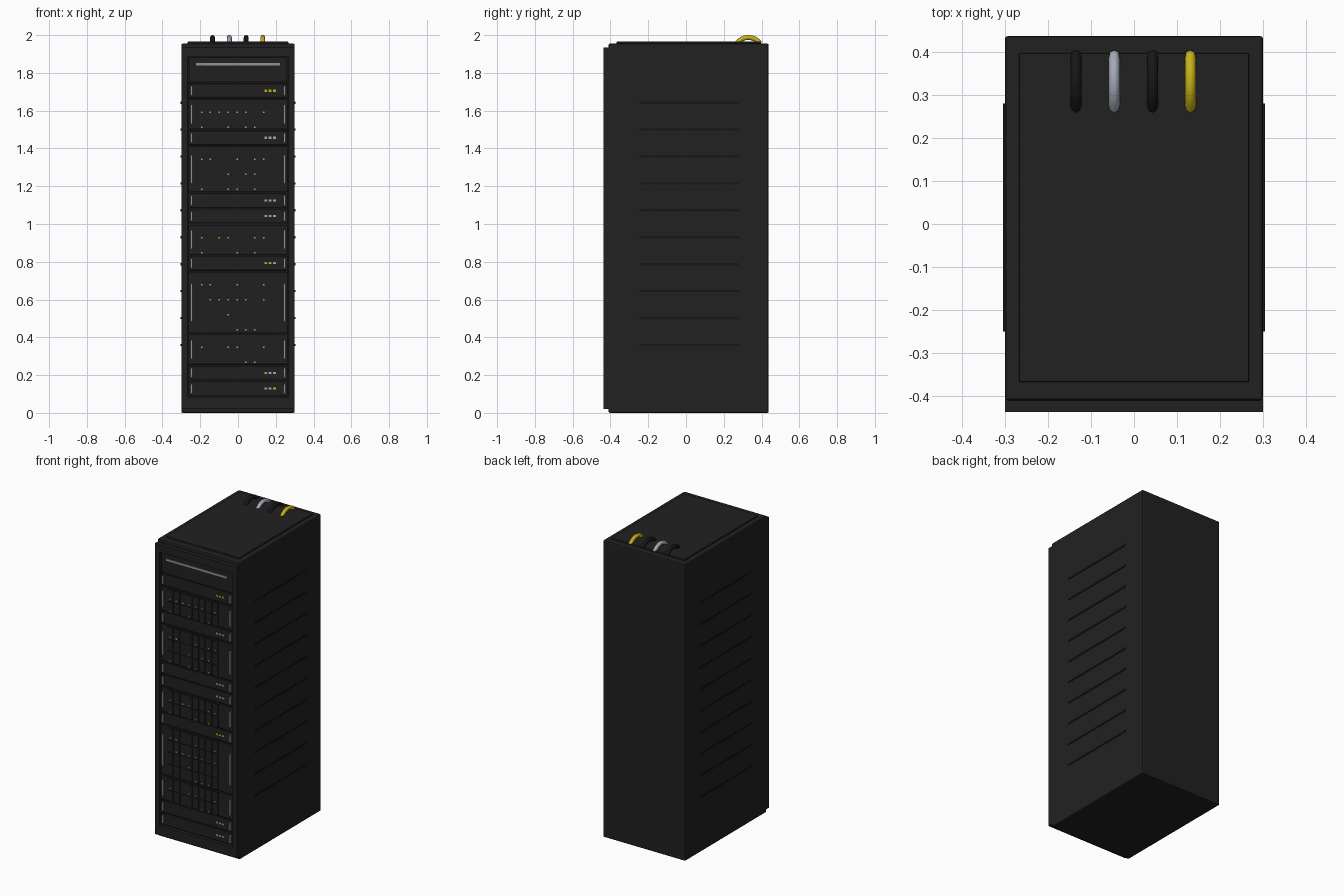
import bpy
import bmesh
from mathutils import Vector

cube = bpy.data.objects.get("Cube")
if cube:
    bpy.data.objects.remove(cube, do_unlink=True)


def material(name, r, g, b):
    m = bpy.data.materials.new(name)
    m.use_nodes = True
    m.diffuse_color = (r, g, b, 1)
    m.node_tree.nodes["Principled BSDF"].inputs["Base Color"].default_value = (r, g, b, 1)
    return m


CASE = material("case_black", 0.0152, 0.0152, 0.0155)
PANEL = material("panel_black", 0.0145, 0.0145, 0.015)
DARK = material("deep_black", 0.008, 0.008, 0.008)
METAL = material("handle_grey", 0.28, 0.30, 0.34)
PALE = material("pale_grey", 0.36, 0.40, 0.46)
YELLOW = material("yellow", 0.55, 0.44, 0.01)


def boxes(name, items, mat, bevel=0.0):
    """One object made of boxes given as (low corner, high corner)."""
    bm = bmesh.new()
    for lo, hi in items:
        lo, hi = Vector(lo), Vector(hi)
        made = bmesh.ops.create_cube(bm, size=1)["verts"]
        for v in made:
            v.co = (lo + hi) / 2 + v.co * (hi - lo)
    mesh = bpy.data.meshes.new(name)
    bm.to_mesh(mesh)
    bm.free()
    mesh.materials.append(mat)
    ob = bpy.data.objects.new(name, mesh)
    bpy.context.collection.objects.link(ob)
    if bevel:
        mod = ob.modifiers.new("edge", "BEVEL")
        mod.width = bevel
        mod.segments = 2
    return ob


def plate(x, z, w, h, front, back):
    """Box centred on x, z between two depths."""
    return ((x - w / 2, front, z - h / 2), (x + w / 2, back, z + h / 2))


# Cabinet shell and raised lid
boxes("cabinet", [((-0.3, -0.41, 0), (0.3, 0.437, 1.955))], CASE, 0.007)
boxes("top_panel", [((-0.267, -0.367, 1.95), (0.267, 0.397, 1.965))], CASE, 0.002)

# Door frame around the units
boxes("front_frame", [
    ((-0.3, -0.437, 0.02), (-0.267, -0.405, 1.935)),
    ((0.267, -0.437, 0.02), (0.3, -0.405, 1.935)),
    ((-0.267, -0.437, 1.885), (0.267, -0.405, 1.935)),
    ((-0.267, -0.437, 0.02), (0.267, -0.405, 0.083)),
], CASE)
boxes("unit_backing", [((-0.267, -0.414, 0.083), (0.267, -0.405, 1.885))], DARK)

# Side vents
vents = []
for side in (-1, 1):
    for i in range(10):
        z = 0.36 + i * 0.1425
        vents.append(((side * 0.3015 - 0.0025, -0.25, z - 0.006),
                      (side * 0.3015 + 0.0025, 0.28, z + 0.006)))
boxes("side_vents", vents, DARK)

# Blank header panel with its light bar
boxes("header_panel", [plate(0, 1.816, 0.52, 0.13, -0.428, -0.41)], PANEL, 0.002)
boxes("header_bar", [plate(0, 1.846, 0.444, 0.013, -0.433, -0.425)], METAL)

# Rack units, top to bottom: each string is one row of lamps
# (y yellow, w pale, . none); three lamps mean a slim unit
UNITS = [
    ["yyy"],
    ["ywwww..w"[:5] + "w.w", "y..w.yw."],
    ["www"],
    ["wy..w.wy", "...w.ww.", "w..wy.w."],
    ["www"],
    ["www"],
    ["w.yy..ww", "y...y.y."],
    ["yyw"],
    ["ww..w..w", ".ywwww.w", "...w....", "....wwy."],
    ["w..ww..w", ".....ww."],
    ["yww"],
    ["wwy"],
]
PITCH = 0.083
panels, bays, handles = [], [], []
lamps = {"w": [], "y": []}
top = 1.747
for rows in UNITS:
    height = PITCH * len(rows)
    mid = top - height / 2
    panels.append(plate(0, mid, 0.526, height - 0.008, -0.426, -0.41))
    for side in (-1, 1):
        handles.append(plate(side * 0.247, mid, 0.011, height * 0.61, -0.437, -0.424))
    if len(rows[0]) == 3:
        for i, lamp in enumerate(rows[0]):
            lamps[lamp].append(plate(0.147 + i * 0.023, mid, 0.015, 0.011, -0.43, -0.424))
    else:
        for r, row in enumerate(rows):
            z = top - 0.072 - r * 0.0795
            for i, lamp in enumerate(row):
                x = -0.193 + i * 0.047
                bays.append(plate(x, z + 0.027, 0.04, 0.072, -0.431, -0.424))
                if lamp in lamps:
                    lamps[lamp].append(plate(x, z, 0.008, 0.008, -0.434, -0.43))
    top -= height

boxes("unit_panels", panels, PANEL, 0.002)
boxes("drive_bays", bays, PANEL)
boxes("unit_handles", handles, METAL)
boxes("pale_lamps", lamps["w"], PALE)
boxes("yellow_lamps", lamps["y"], YELLOW)


# Cable loops arching out of the lid
def cable(name, x, mat):
    curve = bpy.data.curves.new(name, "CURVE")
    curve.dimensions = "3D"
    curve.bevel_depth = 0.013
    curve.bevel_resolution = 2
    curve.resolution_u = 8
    curve.use_fill_caps = True
    spline = curve.splines.new("BEZIER")
    spline.bezier_points.add(1)
    for point, y, handle in zip(spline.bezier_points, (0.268, 0.393), (0.3, 0.36)):
        point.co = (x, y, 1.956)
        point.handle_right = point.handle_left = (x, handle, 1.998)
    curve.materials.append(mat)
    ob = bpy.data.objects.new(name, curve)
    bpy.context.collection.objects.link(ob)


for label, x, mat in (("cable_outer_right", -0.135, DARK), ("cable_inner_right", -0.046, PALE),
                      ("cable_inner_left", 0.043, DARK), ("cable_outer_left", 0.131, YELLOW)):
    cable(label, x, mat)
